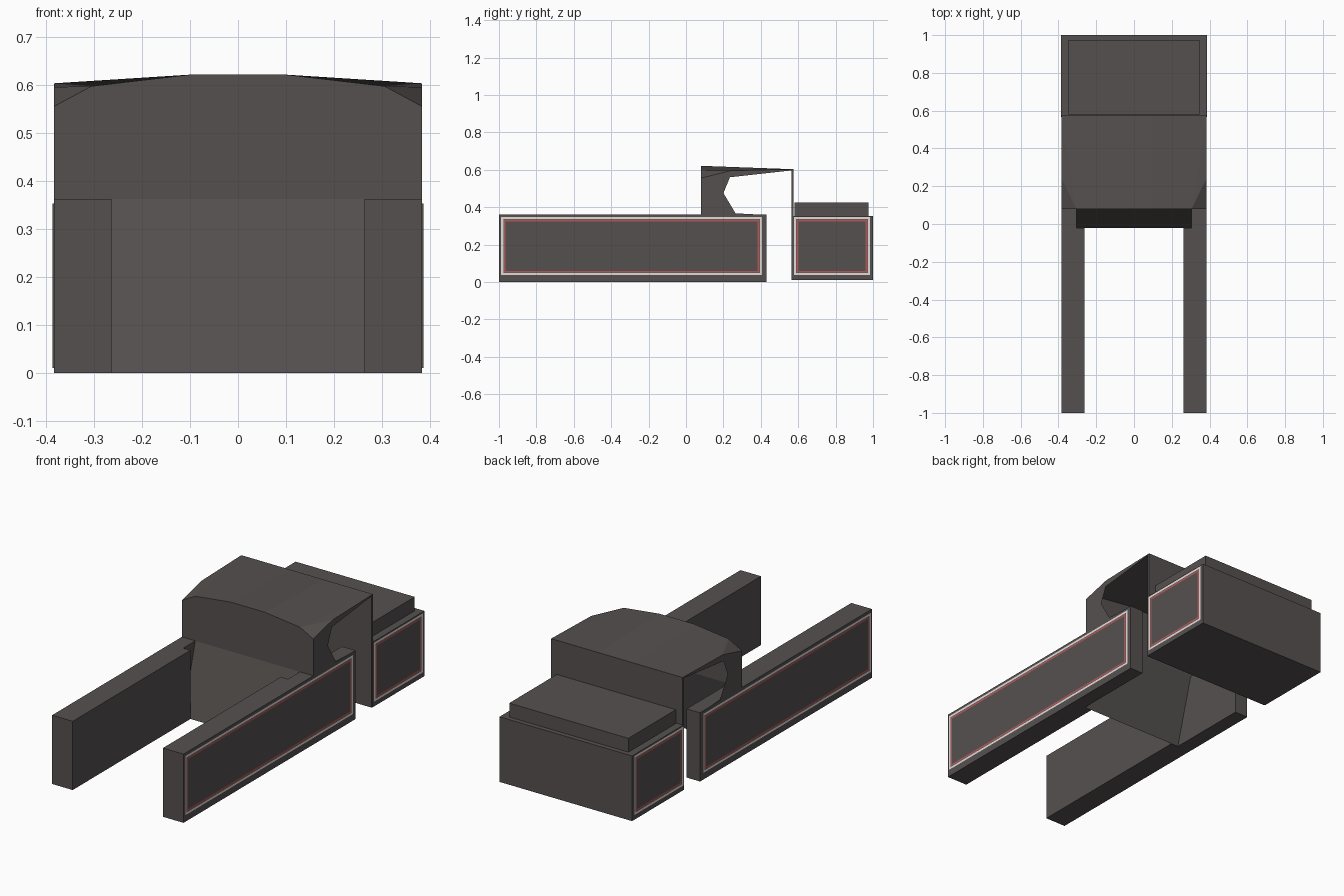
import bpy, bmesh

if "Cube" in bpy.data.objects:
    bpy.data.objects.remove(bpy.data.objects["Cube"])


def material(name, rgb):
    m = bpy.data.materials.new(name)
    m.diffuse_color = (*rgb, 1)
    m.use_nodes = True
    m.node_tree.nodes["Principled BSDF"].inputs["Base Color"].default_value = m.diffuse_color
    return m


HULL = material("dark_hull", (0.09, 0.081, 0.078))
WHITE = material("pale_trim", (0.75, 0.72, 0.70))
RED = material("red_trim", (0.42, 0.10, 0.10))


def build(name, verts, faces, mat=HULL, mirror=False):
    bm = bmesh.new()
    vs = [bm.verts.new(v) for v in verts]
    for f in faces:
        bm.faces.new([vs[i] for i in f])
    bmesh.ops.recalc_face_normals(bm, faces=bm.faces[:])
    me = bpy.data.meshes.new(name)
    bm.to_mesh(me)
    bm.free()
    me.materials.append(mat)
    ob = bpy.data.objects.new(name, me)
    bpy.context.collection.objects.link(ob)
    if mirror:
        ob.modifiers.new("mirror", "MIRROR").use_axis = (True, False, False)
    return ob


def prism(name, outline, z0, z1, mirror=False):
    """Extrude a plan outline (x, y) from z0 to z1."""
    n = len(outline)
    verts = [(x, y, z) for z in (z0, z1) for x, y in outline]
    faces = [list(range(n)), list(range(n, 2 * n))]
    faces += [(i, (i + 1) % n, n + (i + 1) % n, n + i) for i in range(n)]
    return build(name, verts, faces, HULL, mirror)


def box(name, hx, y0, y1, z0, z1):
    return prism(name, [(-hx, y0), (hx, y0), (hx, y1), (-hx, y1)], z0, z1)


def frame(name, x, y0, y1, z0, z1, t, mat):
    """Flat rectangular outline of width t on both flanks."""
    verts = []
    for d in (0, t):
        verts += [(x, y0 + d, z0 + d), (x, y1 - d, z0 + d),
                  (x, y1 - d, z1 - d), (x, y0 + d, z1 - d)]
    faces = [(i, (i + 1) % 4, 4 + (i + 1) % 4, 4 + i) for i in range(4)]
    ob = build(name, verts, faces, mat, True)
    # make the trim face outward
    if ob.data.polygons[0].normal.x < 0:
        ob.data.flip_normals()


# Long side pods, narrowed on the inside behind the sloped plate
prism("side_pod", [(0.383, -1), (0.383, 0.43), (0.305, 0.43), (0.305, -0.02),
                   (0.263, -0.02), (0.263, -1)], 0, 0.362, True)

# Rear block with its raised deck
box("rear_block", 0.386, 0.567, 1.0, 0.01, 0.353)
box("rear_deck", 0.347, 0.58, 0.975, 0.353, 0.426)

# Trim outlines on the flanks
for part, y0, y1, x in (("pod", -0.988, 0.406, 0.385), ("rear", 0.577, 0.984, 0.388)):
    frame(part + "_outer_trim", x, y0, y1, 0.036, 0.347, 0.011, WHITE)
    frame(part + "_inner_trim", x, y0 + 0.014, y1 - 0.014, 0.050, 0.333, 0.010, RED)

# Sloped plate between the pods
build("sloped_plate", [(-0.305, 0.08, 0.362), (0.305, 0.08, 0.362),
                       (0.305, -0.02, 0), (-0.305, -0.02, 0)], [(3, 2, 1, 0)])

# Cabin shell: front wall, faceted roof, chamfered corner and cut-away side
W, F, R = 0.383, 0.08, 0.57
cabin = [
    (0, F, 0.362), (W, F, 0.362), (W, F, 0.555), (0.305, F, 0.597),
    (0.1, F, 0.621), (0, F, 0.621),
    (W, R, 0.603), (0.1, R, 0.603), (0, R, 0.603), (W, 0.24, 0.595),
    (W, R, 0.597), (W, 0.235, 0.56), (W, 0.2, 0.475), (W, 0.265, 0.367),
    (W, 0.36, 0.362),
]
build("cabin_shell", cabin, [
    (0, 1, 2, 3, 4, 5),
    (5, 4, 7, 8), (4, 3, 6, 7), (3, 9, 6), (3, 2, 9),
    (9, 11, 10, 6), (2, 12, 11, 9), (1, 14, 13, 12, 2),
], HULL, True)

# Thin wall closing the cabin in front of the rear block
box("cabin_rear_wall", W, 0.563, 0.575, 0.01, 0.603)
